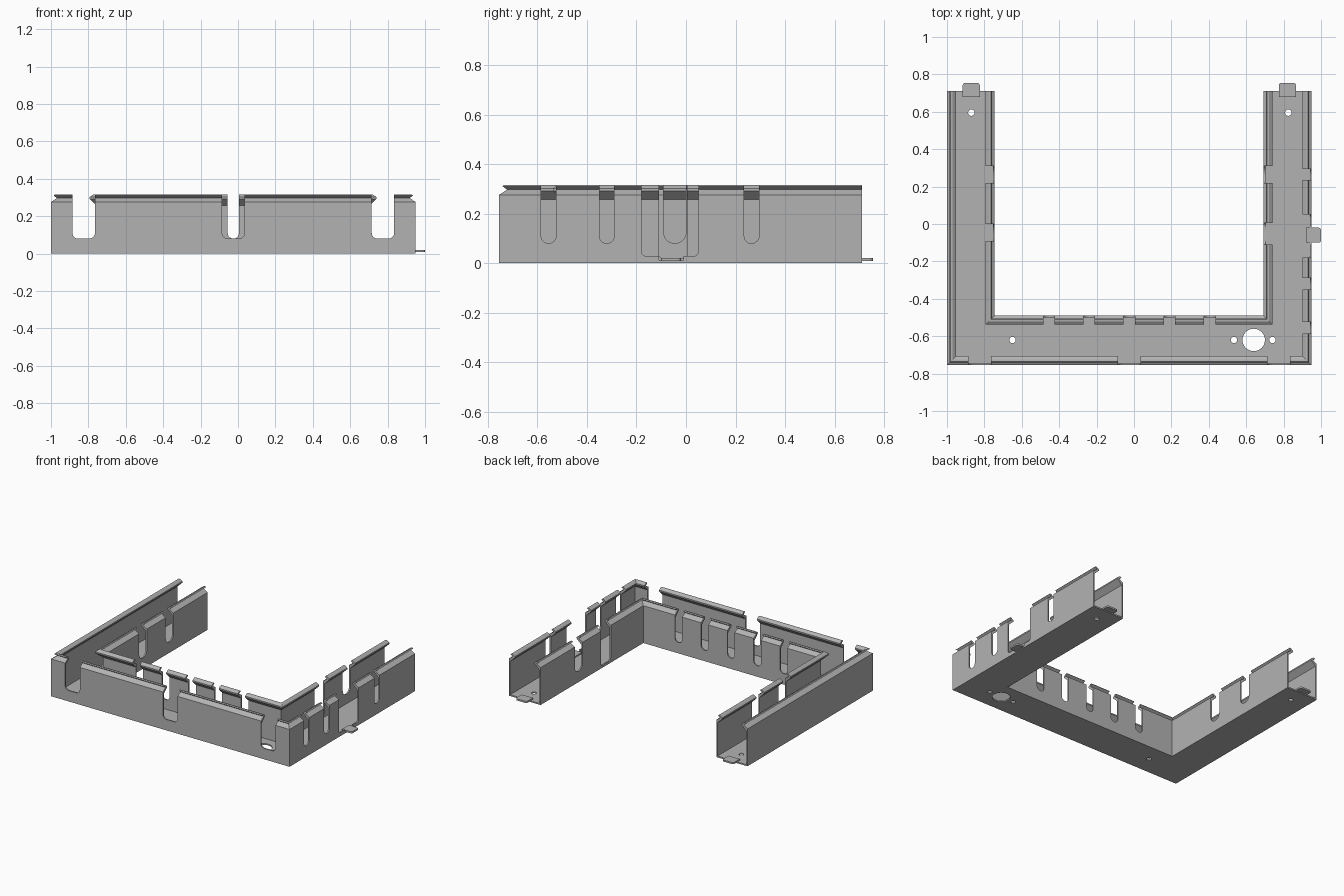
import bpy, bmesh, math
from mathutils import Vector

if "Cube" in bpy.data.objects:
    bpy.data.objects.remove(bpy.data.objects["Cube"], do_unlink=True)

steel = bpy.data.materials.new("grey_steel")
steel.use_nodes = True
GREY = (0.45, 0.45, 0.45, 1)
steel.diffuse_color = GREY
next(n for n in steel.node_tree.nodes
     if n.type == 'BSDF_PRINCIPLED').inputs["Base Color"].default_value = GREY

# Main dimensions of the outer and inner U outlines: left, right, front
OUTER = (-1.0, 0.95, -0.755)
INNER = (-0.745, 0.692, -0.49)
BACK = 0.71
SHEET = 0.01


def finish(name, bm):
    bmesh.ops.recalc_face_normals(bm, faces=bm.faces)
    mesh = bpy.data.meshes.new(name)
    bm.to_mesh(mesh)
    bm.free()
    mesh.materials.append(steel)
    ob = bpy.data.objects.new(name, mesh)
    bpy.context.collection.objects.link(ob)
    return ob


def prism(name, points, direction):
    """Extrude a closed outline of 3D points along a direction."""
    bm = bmesh.new()
    face = bm.faces.new([bm.verts.new(p) for p in points])
    new = bmesh.ops.extrude_face_region(bm, geom=[face])["geom"]
    bmesh.ops.translate(bm, vec=Vector(direction),
                        verts=[v for v in new if isinstance(v, bmesh.types.BMVert)])
    return finish(name, bm)


def u_path(outline, d):
    x0, x1, y0 = outline
    return [(x0 + d, BACK), (x0 + d, y0 + d), (x1 - d, y0 + d), (x1 - d, BACK)]


def sweep_wall(name, outline, profile, sign):
    """Sweep the wall section round the U with mitred corners."""
    bm = bmesh.new()
    rails = [[bm.verts.new((x, y, z)) for x, y in u_path(outline, sign * d)]
             for d, z in profile]
    n = len(rails)
    for i in range(n):
        a, b = rails[i], rails[(i + 1) % n]
        for k in range(3):
            bm.faces.new((a[k], a[k + 1], b[k + 1], b[k]))
    for k in (0, 3):
        bm.faces.new([r[k] for r in rails])
    return finish(name, bm)


def cut(target, cutter):
    mod = target.modifiers.new("cut", 'BOOLEAN')
    mod.operation = 'DIFFERENCE'
    mod.solver = 'EXACT'
    mod.object = cutter
    bpy.context.view_layer.objects.active = target
    bpy.ops.object.modifier_apply(modifier=mod.name)
    bpy.data.objects.remove(cutter, do_unlink=True)


def rounded_end(a, b, base, tip, r, steps=8):
    """Outline from base to tip with both tip corners rounded."""
    s = 1 if tip > base else -1
    pts = [(a, base)]
    for k in range(steps + 1):
        t = math.pi / 2 * k / steps
        pts.append((a + r - r * math.cos(t), tip - s * (r - r * math.sin(t))))
    for k in range(steps + 1):
        t = math.pi / 2 * k / steps
        pts.append((b - r + r * math.sin(t), tip - s * (r - r * math.cos(t))))
    return pts + [(b, base)]


def cut_slot(wall, axis, at, a, b, bottom, r):
    """Open-topped slot between a and b in a wall lying at one coordinate."""
    outline = rounded_end(a, b, 0.4, bottom, r)
    lo, depth = at - 0.08, 0.16
    if axis == 'x':
        pts, move = [(lo, u, z) for u, z in outline], (depth, 0, 0)
    else:
        pts, move = [(u, lo, z) for u, z in outline], (0, depth, 0)
    cut(wall, prism("slot_cutter", pts, move))


def disc(x, y, r):
    n = 32
    return [(x + r * math.cos(math.tau * k / n), y + r * math.sin(math.tau * k / n), -0.05)
            for k in range(n)]


# Walls with a folded V-shaped lip along the top
section = [(0, 0), (0, 0.276), (0.007, 0.28), (0.032, 0.297), (0.014, 0.31),
           (0.02, 0.316), (0.03, 0.315), (0.048, 0.302), (0.048, 0.292),
           (SHEET, 0.256), (SHEET, 0)]
outer_wall = sweep_wall("outer_wall", OUTER, section, 1)
inner_wall = sweep_wall("inner_wall", INNER, section, -1)

# Front slots in the outer wall
for x in (-0.825, -0.025, 0.775):
    cut_slot(outer_wall, 'y', OUTER[2], x - 0.06, x + 0.06, 0.08, 0.03)

# Side slots, wide opening and tab relief in the outer wall
for y in (-0.555, -0.32, 0.265):
    cut_slot(outer_wall, 'x', OUTER[1], y - 0.03, y + 0.03, 0.08, 0.0295)
cut_slot(outer_wall, 'x', OUTER[1], -0.18, 0.05, 0.028, 0.02)
cut_slot(outer_wall, 'x', OUTER[1], -0.11, -0.01, 0.012, 0.004)

# Row of cable slots in the inner front wall
for k in range(5):
    x = -0.455 + 0.215 * k
    cut_slot(inner_wall, 'y', INNER[2], x - 0.03, x + 0.03, 0.08, 0.0295)

# Slots in the inner side walls
for y in (-0.045, 0.265):
    cut_slot(inner_wall, 'x', INNER[0], y - 0.045, y + 0.045, 0.08, 0.044)
cut_slot(inner_wall, 'x', INNER[1], 0.22, 0.31, 0.08, 0.044)
cut_slot(inner_wall, 'x', INNER[1], -0.11, 0.005, 0.018, 0.02)

# Floor plate with screw holes and one large hole
floor = prism("floor_plate",
              [(x, y, 0) for x, y in u_path(OUTER, 0) + u_path(INNER, 0)[::-1]],
              (0, 0, SHEET))
for x, y, r in ((-0.87, 0.595, 0.017), (0.825, 0.595, 0.017), (-0.65, -0.62, 0.017),
                (0.535, -0.62, 0.017), (0.74, -0.62, 0.017), (0.64, -0.62, 0.06)):
    cut(floor, prism("hole_cutter", disc(x, y, r), (0, 0, 0.1)))

# Joining tabs, raised by one sheet thickness
for name, x in (("right_end_tab", -0.87), ("left_end_tab", 0.82)):
    pts = rounded_end(x - 0.046, x + 0.046, BACK - 0.03, 0.755, 0.015)
    prism(name, [(u, v, 0.008) for u, v in pts], (0, 0, 0.012))
pts = rounded_end(-0.1, -0.02, OUTER[1] - 0.03, 1.0, 0.012)
prism("side_tab", [(v, u, 0.008) for u, v in pts], (0, 0, 0.012))

# Smooth the rounded slot ends and keep the folds sharp
bpy.ops.object.select_all(action='DESELECT')
for ob in (outer_wall, inner_wall, floor):
    ob.select_set(True)
bpy.context.view_layer.objects.active = floor
bpy.ops.object.shade_smooth_by_angle(angle=math.radians(25))
